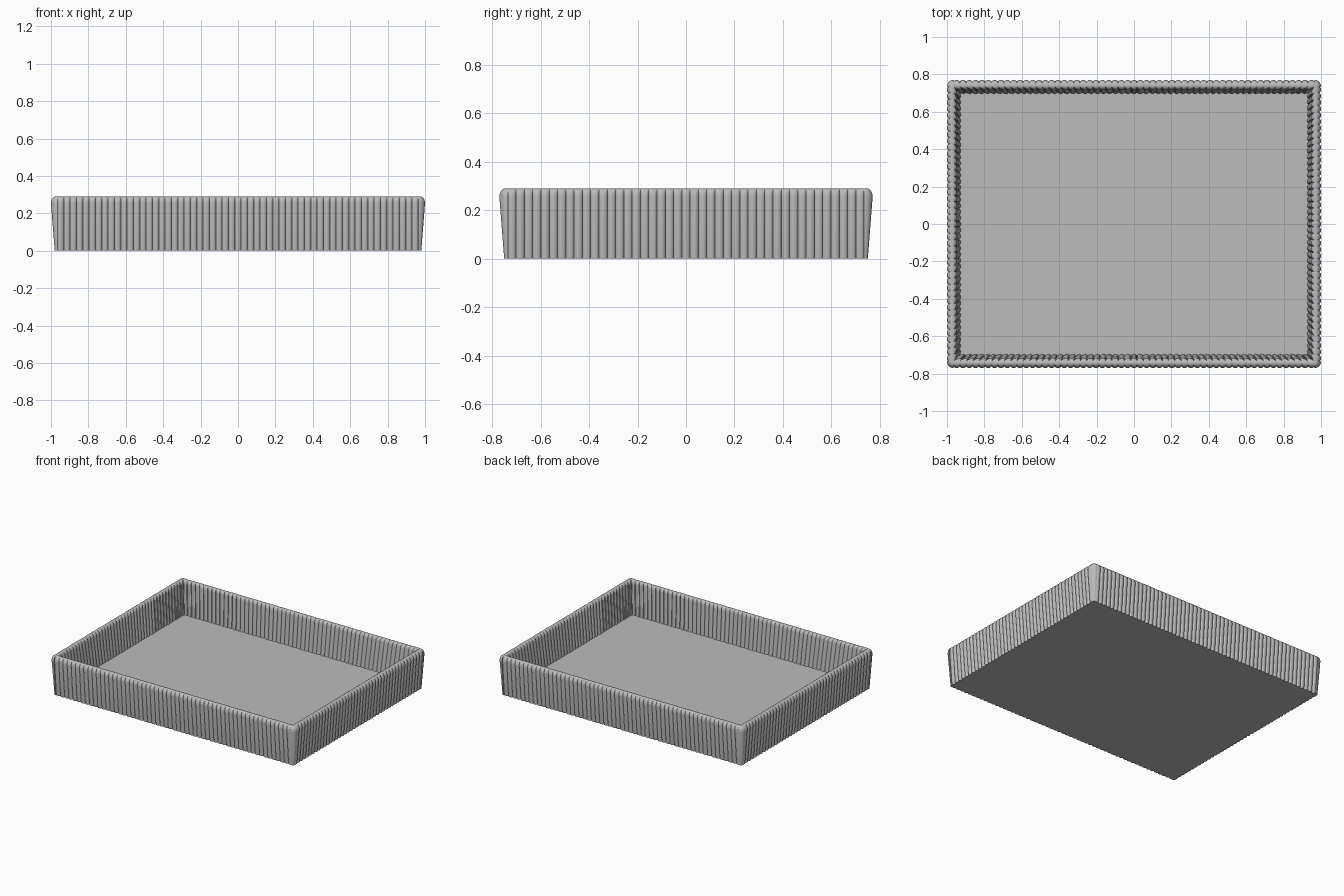
import bpy, bmesh, math

cube = bpy.data.objects.get("Cube")
if cube:
    bpy.data.objects.remove(cube, do_unlink=True)

HX, HY = 0.965, 0.735      # wall reference rectangle, half sizes
HEIGHT, FLOOR = 0.29, 0.05
PITCH, DEPTH = 0.034, 0.01  # flute spacing and groove depth

grey = bpy.data.materials.new("warm_grey")
grey.use_nodes = True
grey.diffuse_color = (0.5, 0.5, 0.5, 1)
grey.node_tree.nodes["Principled BSDF"].inputs["Base Color"].default_value = (0.5, 0.5, 0.5, 1)


def finish(bm, name):
    mesh = bpy.data.meshes.new(name)
    bm.to_mesh(mesh)
    bm.free()
    mesh.materials.append(grey)
    obj = bpy.data.objects.new(name, mesh)
    bpy.context.collection.objects.link(obj)
    return obj


def wall_profile():
    """Cross-section as (offset, z, groove direction in offset, groove direction in z)."""
    points = [(-0.025, 0, 0, 0), (0.015, 0, -1, 0)]
    for i in range(6):      # outer shoulder
        a = math.radians(18 * i)
        points.append((0.01 + 0.025 * math.cos(a), HEIGHT - 0.035 + 0.035 * math.sin(a),
                       -math.cos(a), 0))
    for i in range(5):      # inner shoulder
        a = math.radians(90 + 22.5 * i)
        points.append((0.002 + 0.02 * math.cos(a), HEIGHT - 0.025 + 0.025 * math.sin(a),
                       -math.cos(a), 0))
    points.append((-0.04, FLOOR - 0.01, 1, 0))
    return points


def wall_path():
    """Walk round the rectangle as (x, y, normal angle, groove depth)."""
    path = []
    corners = [(HX, -HY), (HX, HY), (-HX, HY), (-HX, -HY)]
    for side in range(4):
        (x0, y0), (x1, y1) = corners[side], corners[(side + 1) % 4]
        angle = side * math.pi / 2
        count = round(math.hypot(x1 - x0, y1 - y0) / PITCH)
        for flute in range(count):
            for step in range(6):
                phi = math.radians(-75 + 25 * step)
                t = (flute + 0.5 + 0.5 * math.sin(phi) / math.sin(math.radians(75))) / count
                groove = DEPTH * (1 - math.cos(phi)) / (1 - math.cos(math.radians(75)))
                path.append((x0 + (x1 - x0) * t, y0 + (y1 - y0) * t, angle, groove))
        for step in range(7):   # smooth rounded corner post
            path.append((x1, y1, angle + step * math.pi / 12, 0))
    return path


# Fluted wall, swept round the tray
bm = bmesh.new()
rings = []
for x, y, angle, groove in wall_path():
    ring = []
    for offset, z, d_off, d_z in wall_profile():
        o = offset + d_off * groove
        if o >= 0:
            co = (x + math.cos(angle) * o, y + math.sin(angle) * o, z + d_z * groove)
        else:               # mitred inner corners
            co = (x * (HX + o) / HX, y * (HY + o) / HY, z + d_z * groove)
        ring.append(bm.verts.new(co))
    rings.append(ring)
for i, a in enumerate(rings):
    b = rings[(i + 1) % len(rings)]
    for j in range(len(a) - 1):
        bm.faces.new((a[j], b[j], b[j + 1], a[j + 1]))
bmesh.ops.remove_doubles(bm, verts=bm.verts, dist=0.00005)
bmesh.ops.recalc_face_normals(bm, faces=bm.faces)
wall = finish(bm, "fluted_wall")

# Flat tray floor
bm = bmesh.new()
bmesh.ops.create_cube(bm, size=1)
for v in bm.verts:
    v.co = (v.co.x * 2 * (HX - 0.025), v.co.y * 2 * (HY - 0.025), (v.co.z + 0.5) * FLOOR)
finish(bm, "tray_floor")

bpy.ops.object.select_all(action='DESELECT')
wall.select_set(True)
bpy.context.view_layer.objects.active = wall
bpy.ops.object.shade_smooth_by_angle(angle=math.radians(40))
